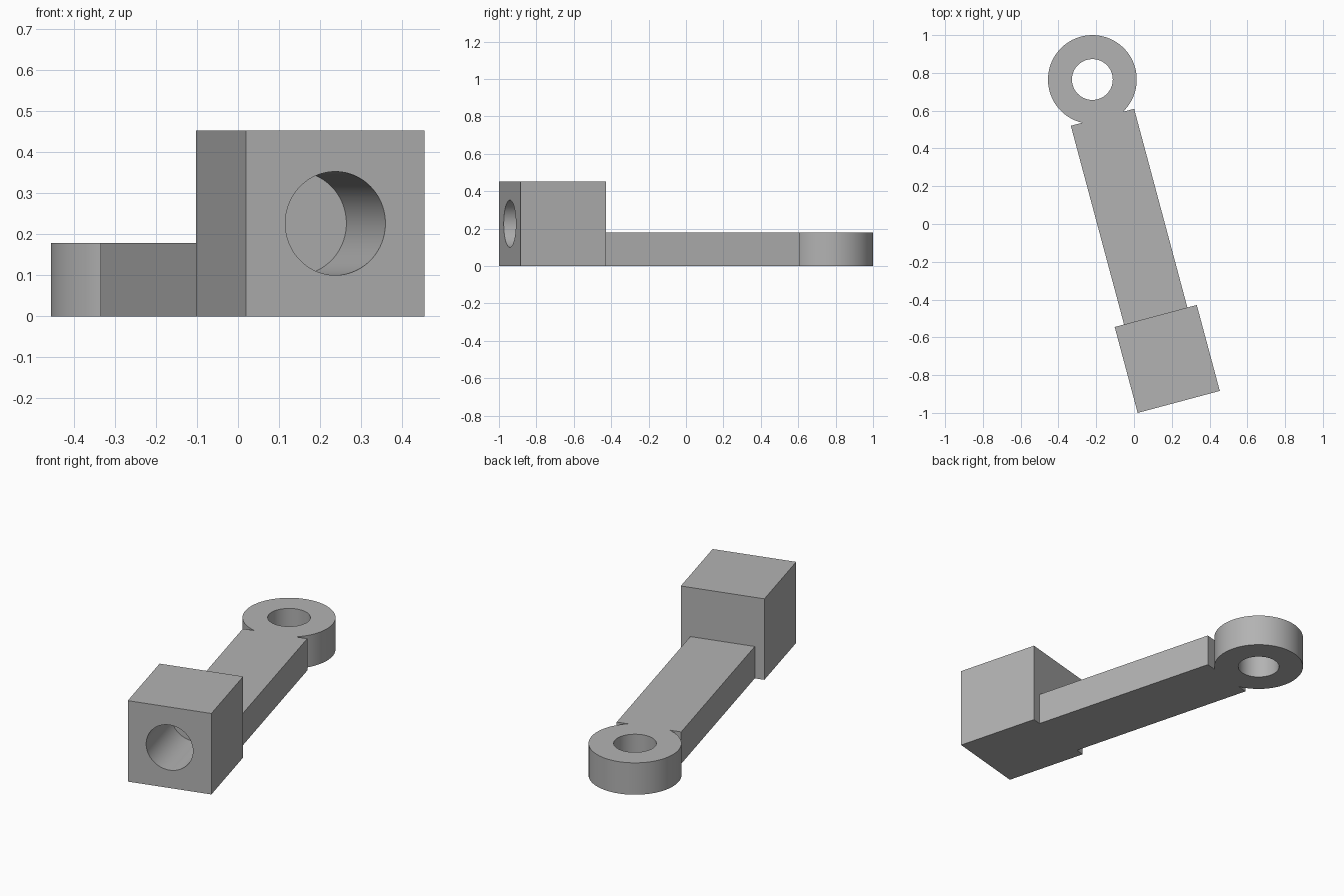
import bpy
import math
from mathutils import Matrix, Vector

old = bpy.data.objects.get("Cube")
if old:
    bpy.data.objects.remove(old, do_unlink=True)

grey = bpy.data.materials.new("plain grey")
grey.use_nodes = True
GREY = (0.45, 0.45, 0.45, 1)
grey.diffuse_color = GREY
grey.node_tree.nodes["Principled BSDF"].inputs["Base Color"].default_value = GREY

# Working frame: y runs along the lever, zero at the back of the block
FRAME = Matrix.Translation((0.115, -0.487, 0)) @ Matrix.Rotation(math.radians(15), 4, "Z")


def finish(name, local):
    obj = bpy.context.object
    obj.name = name
    obj.data.transform(FRAME @ local)
    obj.data.materials.append(grey)
    return obj


def box(name, width, y0, y1, height):
    bpy.ops.mesh.primitive_cube_add(size=1)
    place = Matrix.Translation((0, (y0 + y1) / 2, height / 2))
    return finish(name, place @ Matrix.Diagonal(Vector((width, y1 - y0, height, 1))))


def cylinder(name, radius, depth, centre, tilt=0):
    bpy.ops.mesh.primitive_cylinder_add(vertices=96, radius=radius, depth=depth)
    return finish(name, Matrix.Translation(centre) @ Matrix.Rotation(tilt, 4, "X"))


def combine(target, other, operation):
    mod = target.modifiers.new(operation.lower(), "BOOLEAN")
    mod.operation = operation
    mod.solver = "EXACT"
    mod.object = other
    bpy.context.view_layer.objects.active = target
    bpy.ops.object.modifier_apply(modifier=mod.name)
    bpy.data.objects.remove(other, do_unlink=True)


BLOCK_DEPTH, BLOCK_HEIGHT, BORE_DEPTH = 0.471, 0.452, 0.367
ARM_HEIGHT, RING_Y = 0.178, 1.296

# Block, flat arm and round end merged into one solid
lever = box("lever_arm", 0.45, -BLOCK_DEPTH, 0, BLOCK_HEIGHT)
combine(lever, box("arm", 0.347, -0.05, 1.089, ARM_HEIGHT), "UNION")
combine(lever, cylinder("round_end", 0.235, ARM_HEIGHT, (0, RING_Y, ARM_HEIGHT / 2)), "UNION")

# Eye through the round end
combine(lever, cylinder("eye", 0.108, 1, (0, RING_Y, 0)), "DIFFERENCE")

# Blind bore in the front of the block
bore_y = BORE_DEPTH - BLOCK_DEPTH - 0.5
combine(lever, cylinder("bore", 0.126, 1, (0, bore_y, BLOCK_HEIGHT / 2), math.pi / 2), "DIFFERENCE")

bpy.ops.object.select_all(action="DESELECT")
lever.select_set(True)
bpy.context.view_layer.objects.active = lever
bpy.ops.object.shade_smooth_by_angle(angle=math.radians(30))
